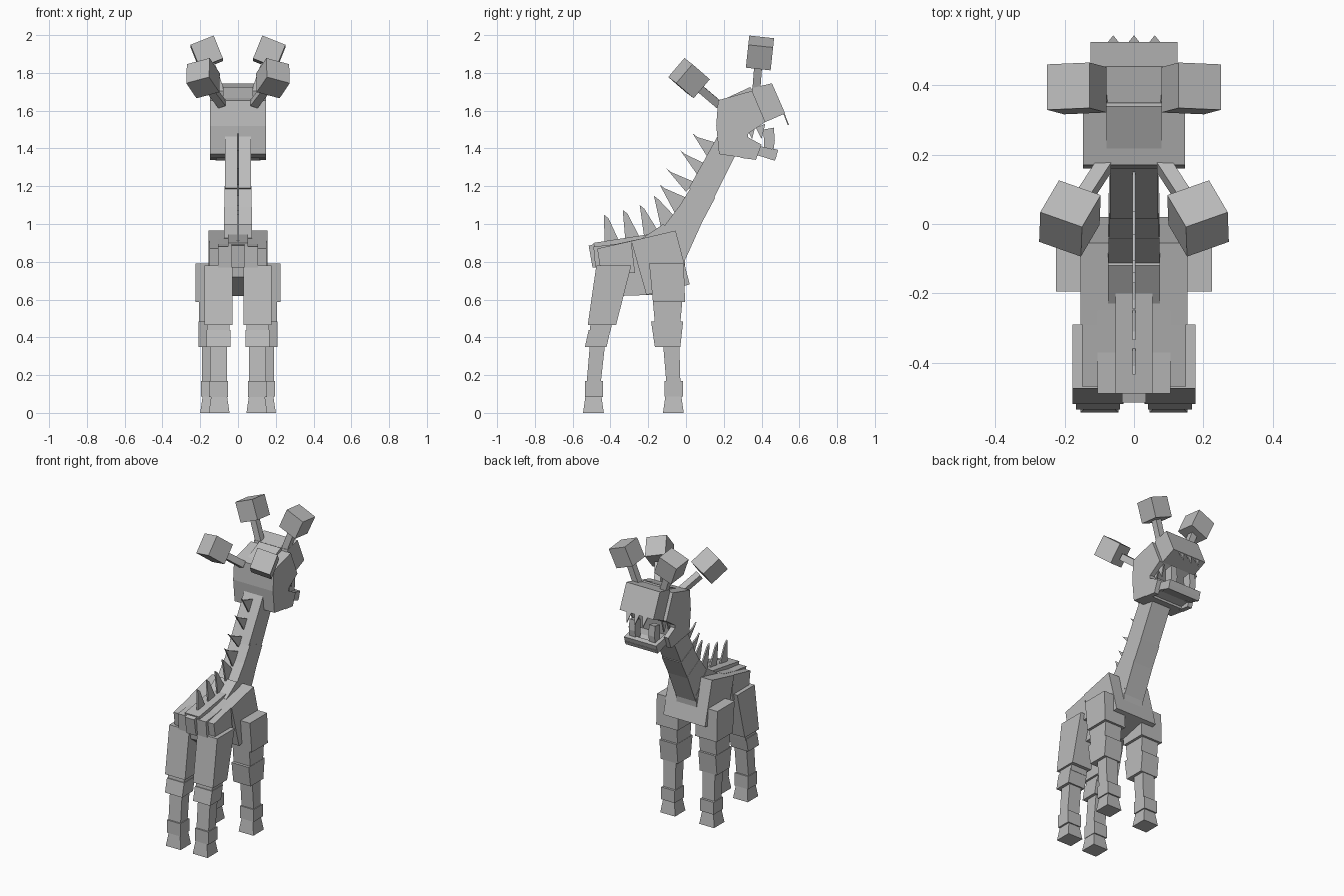
import bpy, bmesh
from mathutils import Vector, Matrix

if "Cube" in bpy.data.objects:
    bpy.data.objects.remove(bpy.data.objects["Cube"], do_unlink=True)

grey = bpy.data.materials.new("plain_grey")
grey.use_nodes = True
grey.diffuse_color = (0.5, 0.5, 0.5, 1)
grey.node_tree.nodes["Principled BSDF"].inputs["Base Color"].default_value = (0.5, 0.5, 0.5, 1)


def finish(name, bm, paired):
    bmesh.ops.recalc_face_normals(bm, faces=bm.faces)
    mesh = bpy.data.meshes.new(name)
    bm.to_mesh(mesh)
    bm.free()
    mesh.materials.append(grey)
    ob = bpy.data.objects.new(name, mesh)
    bpy.context.collection.objects.link(ob)
    if paired:
        ob.modifiers.new("mirror", "MIRROR")
    return ob


def prism(name, profile, x0, x1, paired=False):
    """Side profile of (y, z) points, extruded across x."""
    bm = bmesh.new()
    rings = [[bm.verts.new((x, y, z)) for y, z in profile] for x in (x0, x1)]
    n = len(profile)
    for ring in rings:
        bm.faces.new(ring)
    for i in range(n):
        j = (i + 1) % n
        bm.faces.new((rings[0][i], rings[0][j], rings[1][j], rings[1][i]))
    return finish(name, bm, paired)


def slab(name, profile, half):
    return prism(name, profile, -half, half)


def bar(name, a, b, width, side, paired=True):
    """Square bar from a to b, with its side axis close to the given one."""
    a, b = Vector(a), Vector(b)
    w = (b - a).normalized()
    u = Vector(side)
    u = (u - w * u.dot(w)).normalized()
    v = w.cross(u)
    rot = Matrix((u, v, w)).transposed().to_4x4()
    size = Matrix.Diagonal((width, width, (b - a).length, 1))
    bm = bmesh.new()
    bmesh.ops.create_cube(bm, size=1, matrix=Matrix.Translation((a + b) / 2) @ rot @ size)
    return finish(name, bm, paired)


# Torso
slab("chest", [(-.29, .91), (-.055, .965), (.02, .68), (-.21, .625)], .155)
slab("belly", [(-.48, .87), (-.25, .92), (-.18, .625), (-.33, .62), (-.46, .72)], .105)
slab("rump", [(-.49, .88), (-.36, .895), (-.34, .77), (-.48, .77)], .105)
prism("hip", [(-.47, .87), (-.29, .91), (-.27, .74), (-.45, .74)], .05, .15, True)
slab("spine", [(-.49, .90), (-.2, .945), (-.2, .88), (-.48, .85)], .053)
slab("tail", [(-.515, .885), (-.48, .895), (-.46, .77), (-.495, .77)], .035)

# Neck
slab("neck_base", [(-.23, .925), (-.12, 1.0), (.0, .86), (-.01, .74), (-.15, .8)], .075)
slab("neck_lower", [(-.13, .97), (-.04, 1.09), (.09, 1.02), (0, .82)], .073)
slab("neck_middle", [(-.05, 1.07), (.03, 1.2), (.155, 1.14), (.075, .99)], .072)
slab("neck_upper", [(.015, 1.19), (.17, 1.47), (.28, 1.4), (.14, 1.12)], .07)

# Thin mane spikes: tip, back base, front base
spikes = [
    ((-.435, 1.05), (-.43, .88), (-.35, .9)),
    ((-.335, 1.075), (-.32, .9), (-.24, .92)),
    ((-.245, 1.10), (-.22, .92), (-.14, .95)),
    ((-.17, 1.15), (-.13, .97), (-.06, 1.04)),
    ((-.105, 1.295), (.0, 1.17), (.05, 1.22)),
    ((-.03, 1.39), (.06, 1.26), (.1, 1.32)),
    ((.035, 1.48), (.11, 1.36), (.16, 1.43)),
    ((-.14, 1.21), (-.06, 1.06), (.0, 1.14)),
]
for tip, back, front in spikes:
    slab("mane_spike", [tip, back, front, (tip[0] + .025, tip[1] - .02)], .005)

# Head
slab("skull", [(.17, 1.655), (.16, 1.52), (.175, 1.37), (.31, 1.35),
               (.33, 1.48), (.42, 1.54), (.35, 1.705)], .148)
slab("snout", [(.35, 1.72), (.455, 1.745), (.525, 1.585), (.42, 1.54), (.33, 1.55)], .125)
slab("brow", [(.2, 1.66), (.34, 1.725), (.37, 1.68), (.2, 1.63)], .08)
prism("cheek", [(.29, 1.48), (.29, 1.35), (.37, 1.34), (.4, 1.42)], .115, .148, True)

# Lower jaw with raised rims
slab("jaw", [(.28, 1.39), (.39, 1.39), (.48, 1.36), (.47, 1.335), (.37, 1.37), (.28, 1.36)], .12)
prism("jaw_rim", [(.36, 1.42), (.485, 1.39), (.47, 1.335), (.36, 1.37)], .095, .12, True)
slab("jaw_front", [(.455, 1.4), (.488, 1.392), (.47, 1.335), (.44, 1.35)], .12)


def tooth(name, x, width, top, tip, paired):
    """Pointed plate hanging from top to tip."""
    bm = bmesh.new()
    ends = [(x - width, *top), (x + width, *top), (x, *tip)]
    thin = Vector((0, .006, .003))
    front = [bm.verts.new(p) for p in ends]
    back = [bm.verts.new(Vector(p) - thin) for p in ends]
    bm.faces.new(front)
    bm.faces.new(back)
    for i in range(3):
        j = (i + 1) % 3
        bm.faces.new((front[i], front[j], back[j], back[i]))
    finish(name, bm, paired)


tooth("middle_fang", 0, .02, (.52, 1.59), (.545, 1.525), False)
tooth("side_fang", .06, .02, (.52, 1.59), (.545, 1.525), True)
for y in (.34, .39):
    prism("upper_tooth", [(y - .02, 1.51), (y + .03, 1.53), (y + .01, 1.45)], .11, .118, True)
prism("lower_tooth", [(.415, 1.37), (.41, 1.5), (.465, 1.51), (.47, 1.44), (.46, 1.37)], .05, .095, True)

# Four knobbed horns
bar("front_horn_stalk", (.085, .37, 1.68), (.145, .383, 1.85), .042, (1, 0, 0))
bar("front_horn_knob", (.141, .385, 1.845), (.19, .398, 1.966), .132, (1, 0, 0))
bar("rear_horn_stalk", (.085, .17, 1.635), (.15, .07, 1.72), .042, (1, .35, -.33))
bar("rear_horn_knob", (.158, .062, 1.732), (.212, -.03, 1.812), .132, (1, -.35, .33))


# Legs, each a stack of tapered segments: (y back, y front, z) top and bottom, half width
def leg(name, x, segments):
    for part, (a, b, z1), (c, d, z0), half in segments:
        prism(name + "_" + part, [(a, z1), (b, z1 + (0.0)), (d, z0), (c, z0)], x - half, x + half, True)


leg("front", .145, [
    ("thigh", (-.195, -.012, .79), (-.175, -.005, .587), .08),
    ("lower_thigh", (-.175, -.02, .587), (-.165, -.03, .475), .062),
    ("knee", (-.185, -.015, .485), (-.165, -.03, .35), .064),
    ("shank", (-.12, -.035, .35), (-.105, -.03, .17), .045),
    ("cuff", (-.113, -.015, .17), (-.113, -.015, .088), .05)])
leg("hind", .104, [
    ("thigh", (-.475, -.29, .78), (-.52, -.37, .465), .074),
    ("lower_thigh", (-.505, -.39, .48), (-.51, -.4, .43), .06),
    ("knee", (-.515, -.4, .44), (-.535, -.42, .35), .064),
    ("shank", (-.51, -.43, .35), (-.525, -.45, .17), .045),
    ("cuff", (-.535, -.44, .17), (-.535, -.44, .085), .05)])


# Flared hooves
def hoof(name, x, y):
    bm = bmesh.new()
    bmesh.ops.create_cube(bm, size=1)
    for v in bm.verts:
        half = .055 if v.co.z < 0 else .042
        v.co = (x + half * 2 * v.co.x, y + half * 2 * v.co.y, .09 * (v.co.z + .5))
    finish(name, bm, True)


hoof("front_hoof", .145, -.067)
hoof("hind_hoof", .1, -.49)
